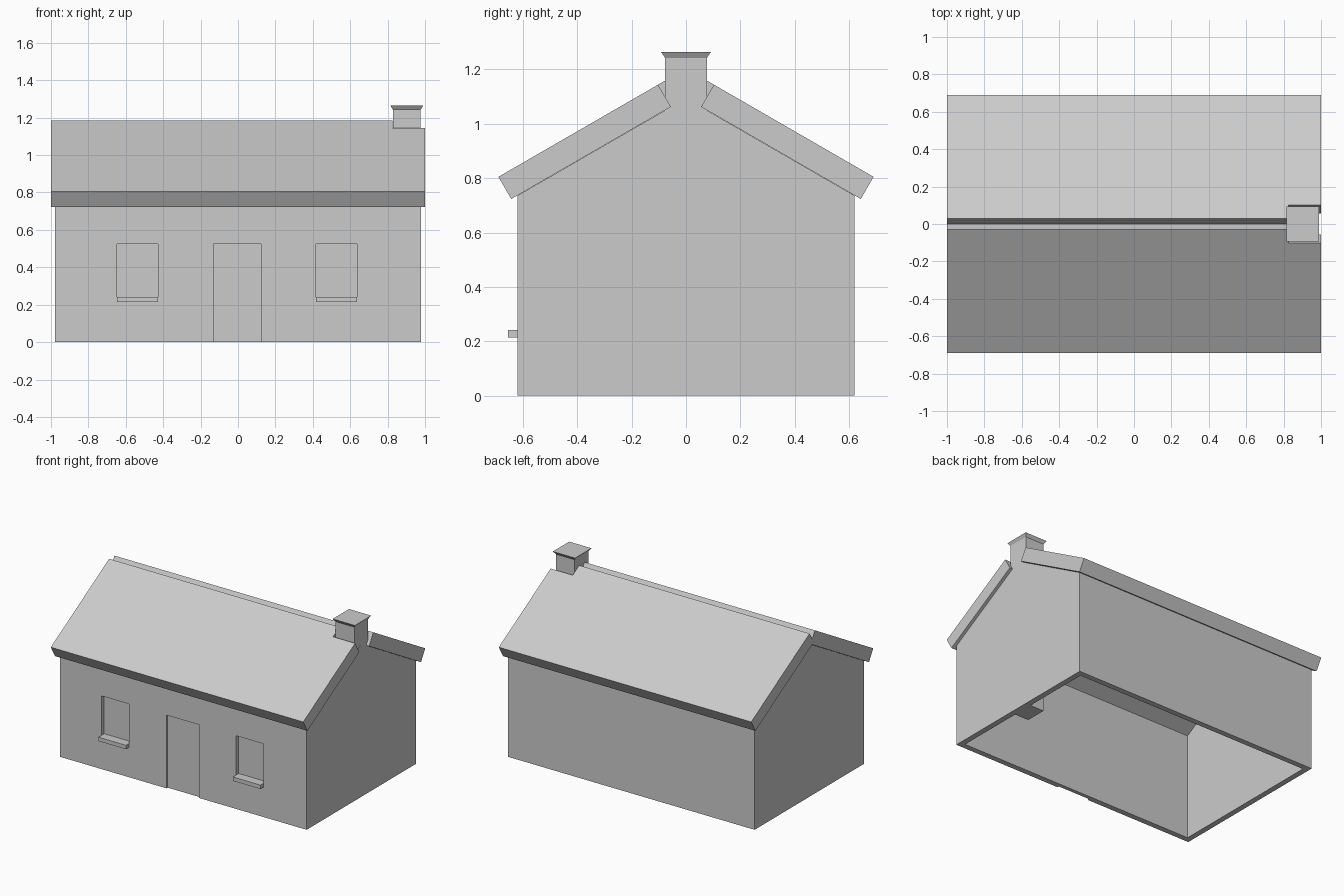
import bpy, bmesh
from math import sin, cos, radians

old = bpy.data.objects.get("Cube")
if old:
    bpy.data.objects.remove(old, do_unlink=True)

grey = bpy.data.materials.new("light_grey")
grey.use_nodes = True
colour = (0.6, 0.6, 0.6, 1)
grey.diffuse_color = colour
grey.node_tree.nodes["Principled BSDF"].inputs["Base Color"].default_value = colour


def prism(name, profile, x0, x1):
    """Extrude a (y, z) profile along x."""
    bm = bmesh.new()
    face = bm.faces.new([bm.verts.new((x0, y, z)) for y, z in profile])
    new = bmesh.ops.extrude_face_region(bm, geom=[face])["geom"]
    bmesh.ops.translate(bm, vec=(x1 - x0, 0, 0),
                        verts=[v for v in new if isinstance(v, bmesh.types.BMVert)])
    bmesh.ops.recalc_face_normals(bm, faces=bm.faces)
    mesh = bpy.data.meshes.new(name)
    bm.to_mesh(mesh)
    bm.free()
    mesh.materials.append(grey)
    ob = bpy.data.objects.new(name, mesh)
    bpy.context.collection.objects.link(ob)
    return ob


def box(name, x0, x1, y0, y1, z0, z1):
    return prism(name, [(y0, z0), (y1, z0), (y1, z1), (y0, z1)], x0, x1)


def cut(target, cutter):
    """Subtract the cutter, bake the result and remove the cutter."""
    mod = target.modifiers.new("cut", "BOOLEAN")
    mod.operation = "DIFFERENCE"
    mod.solver = "EXACT"
    mod.object = cutter
    deps = bpy.context.evaluated_depsgraph_get()
    mesh = bpy.data.meshes.new_from_object(target.evaluated_get(deps))
    target.modifiers.clear()
    target.data = mesh
    bpy.data.objects.remove(cutter, do_unlink=True)


def gable(half, base, peak):
    """House-shaped profile with the roof's pitch."""
    eave = peak - half * slope
    return [(-half, base), (half, base), (half, eave), (0, peak), (-half, eave)]


pitch = radians(30)
slope = sin(pitch) / cos(pitch)
wall_x, wall_y, thick = 0.978, 0.62, 0.04
peak = 1.094

# Hollow walls, open below and closed above by the roof slabs
walls = prism("walls", gable(wall_y, 0, peak), -wall_x, wall_x)
cut(walls, prism("room_cutter", gable(wall_y - thick, -0.1, peak + 0.04),
                 -wall_x + thick, wall_x - thick))

# Shallow door recess
cut(walls, box("door_cutter", -0.132, 0.124, -0.7, -wall_y + 0.013, -0.1, 0.524))

# Window recesses with projecting sills
for side, x in (("right", -0.538), ("left", 0.527)):
    cut(walls, box("window_cutter", x - 0.11, x + 0.11, -0.7, -wall_y + 0.03, 0.214, 0.524))
    box(side + "_window_sill", x - 0.109, x + 0.109, -0.655, -wall_y + 0.032, 0.214, 0.242)


def slab_profile(side, start, end, low, high):
    """Rectangle measured up the slope from the eave and out from the slab top."""
    return [(side * (0.69 - s * cos(pitch) + t * sin(pitch)),
             0.805 + s * sin(pitch) + t * cos(pitch))
            for s, t in ((start, low), (end, low), (end, high), (start, high))]


# Roof slabs, cut short where the chimney rises
for name, side in (("front_roof", -1), ("back_roof", 1)):
    roof = prism(name, slab_profile(side, 0, 0.762, -0.094, 0), -1, 1)
    cut(roof, prism("chimney_cutter", slab_profile(side, 0.678, 0.9, -0.2, 0.1), 0.825, 1.1))

# Chimney stack running to the ground, with a flared cap
box("chimney_stack", 0.828, wall_x - 0.001, -0.077, 0.077, 0, 1.243)
cap = box("chimney_cap", 0.828, wall_x - 0.001, -0.077, 0.077, 1.243, 1.265)
middle = (0.828 + wall_x) / 2
for v in cap.data.vertices:
    if v.co.z > 1.25:
        v.co.x = middle + (v.co.x - middle) * 1.18
        v.co.y *= 1.2
